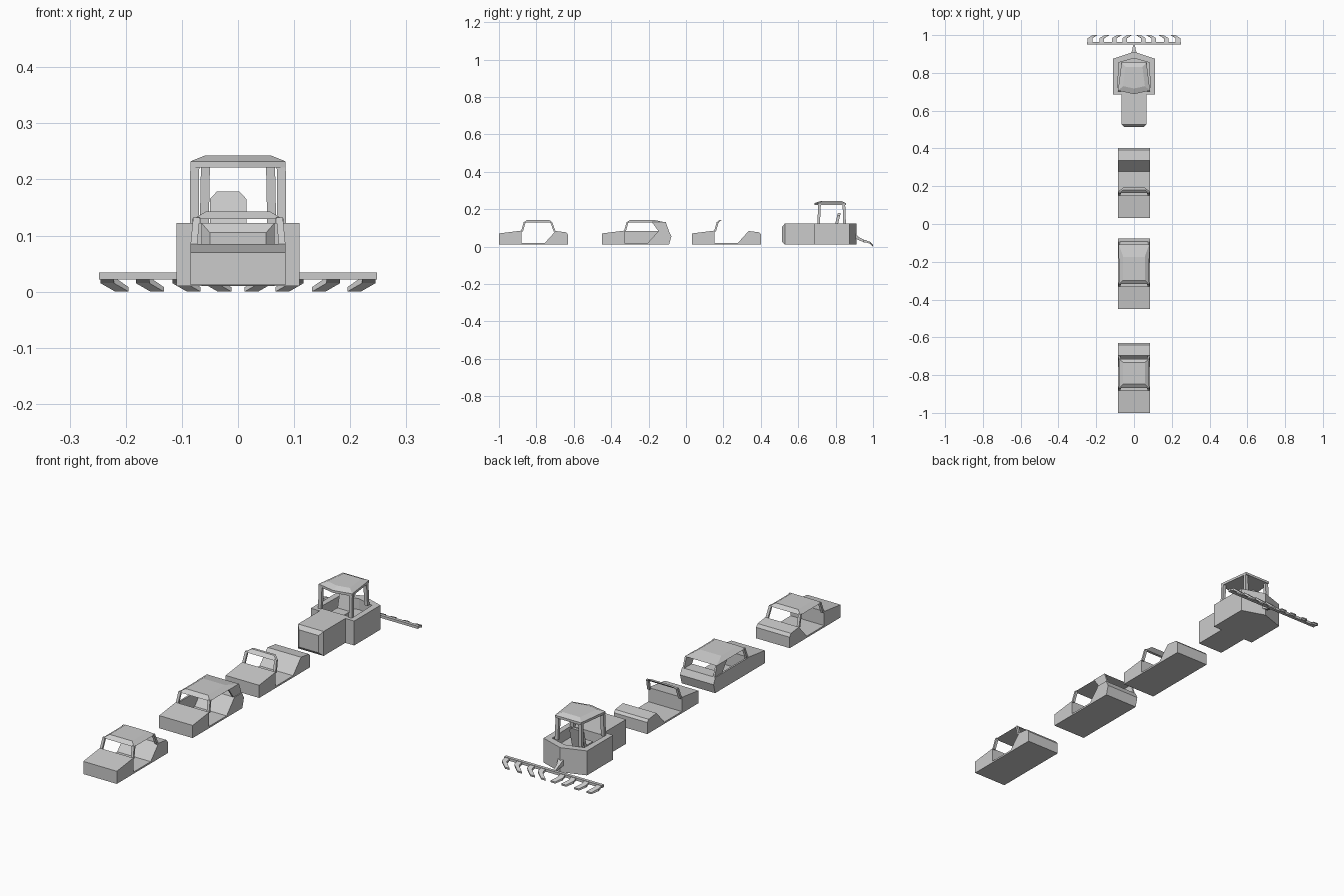
import bpy, bmesh
from mathutils import Vector

if "Cube" in bpy.data.objects:
    bpy.data.objects.remove(bpy.data.objects["Cube"])


def loft(name, loops):
    """Closed solid through a series of loops with equal point counts."""
    bm = bmesh.new()
    rings = [[bm.verts.new(p) for p in lp] for lp in loops]
    n = len(rings[0])
    for a, b in zip(rings, rings[1:]):
        for i in range(n):
            j = (i + 1) % n
            bm.faces.new((a[i], a[j], b[j], b[i]))
    bm.faces.new(rings[0][::-1])
    bm.faces.new(rings[-1])
    bmesh.ops.recalc_face_normals(bm, faces=bm.faces)
    me = bpy.data.meshes.new(name)
    bm.to_mesh(me)
    bm.free()
    ob = bpy.data.objects.new(name, me)
    bpy.context.collection.objects.link(ob)
    return ob


def side_prism(name, y0, pts, x0, x1):
    return loft(name, [[(x, y0 + y, z) for y, z in pts] for x in (x0, x1)])


def rect(hw, y0, y1, z, cx=0):
    return [(cx - hw, y0, z), (cx + hw, y0, z), (cx + hw, y1, z), (cx - hw, y1, z)]


def posts(name, y0, low, high, wx=.006, wy=.005):
    """Mirrored pair of pillars from low to high (x, y, z)."""
    for s in (-1, 1):
        loft(name, [[(s * x + dx * wx, y0 + y + dy * wy, z)
                     for dx, dy in ((-1, -1), (1, -1), (1, 1), (-1, 1))]
                    for x, y, z in (low, high)])


HW = .085
FRONT = [(.246, .02), (.12, .02), (.12, .085), (0, .07)]


def windshield(y0):
    posts("windshield_pillar", y0, (.079, .123, .08), (.074, .138, .132))


def roof(name, y0, lo0, lo1, hi0, hi1):
    loft(name, [rect(.08, y0 + lo0, y0 + lo1, .129),
                rect(.057, y0 + hi0, y0 + hi1, .143)])


# sedan
y = -1.0
side_prism("sedan_body", y, [(0, .012), (.37, .012), (.37, .062), (.36, .076),
                             (.303, .083)] + FRONT, -HW, HW)
windshield(y)
roof("sedan_roof", y, .132, .285, .152, .268)
posts("sedan_rear_pillar", y, (.079, .298, .08), (.074, .279, .132))

# wagon
y = -.45
side_prism("wagon_body", y, [(0, .012), (.36, .012), (.372, .055), (.358, .083),
                             (.303, .083)] + FRONT, -HW, HW)
windshield(y)
roof("wagon_roof", y, .132, .342, .152, .275)
for s in (-1, 1):
    side_prism("wagon_quarter_panel", y, [(.303, .082), (.359, .082), (.342, .13), (.268, .13)],
               s * .073, s * .081)
side_prism("wagon_left_door", y, [(.12, .012), (.25, .012), (.303, .083), (.12, .083)],
           -HW, -.077)

# convertible
y = .032
side_prism("convertible_body", y, [(0, .012), (.37, .012), (.37, .065), (.36, .076),
                                   (.303, .083)] + FRONT, -HW, HW)
windshield(y)
roof("windshield_header", y, .131, .143, .148, .16)

# tractor engine with bevelled grille
def engine_loop(y, hw, z0, z1):
    return [(-hw, y, z0), (hw, y, z0), (hw, y, z1), (-hw, y, z1)]
loft("tractor_engine", [engine_loop(.513, .05, .026, .105),
                        engine_loop(.528, .065, .01, .122),
                        engine_loop(.69, .065, .01, .122)])

# tractor rear body with sunken cab floor
plan = [(-.11, .685), (.11, .685), (.11, .875), (0, .912), (-.11, .875)]
body = loft("tractor_body", [[(a, b, z) for a, b in plan] for z in (.01, .122)])
bm = bmesh.new()
bm.from_mesh(body.data)
top = max(bm.faces, key=lambda f: f.calc_center_median().z)
bmesh.ops.inset_region(bm, faces=[top], thickness=.035)
wall = bmesh.ops.extrude_discrete_faces(bm, faces=[top])["faces"][0]
bmesh.ops.translate(bm, verts=wall.verts, vec=Vector((0, 0, -.05)))
bm.to_mesh(body.data)
bm.free()

# tractor cab
posts("cab_front_pillar", 0, (.078, .709, .12), (.077, .714, .225), .008, .007)
posts("cab_rear_pillar", 0, (.06, .848, .12), (.058, .844, .225), .008, .007)
cab = [(-.085, .706), (0, .688), (.085, .706), (.066, .856), (-.066, .856)]
loft("cab_roof", [[(a * k, .78 + (b - .78) * k, z) for a, b in cab]
                  for k, z in ((1, .221), (1, .232), (.68, .243))])

# driver seat
seat = [(-.05, .07), (.015, .07), (.015, .165), (.003, .178), (-.038, .178), (-.05, .165)]
loft("seat_back", [[(a, b + (c - .07) * .25, c) for a, c in seat] for b in (.785, .8)])
loft("seat_cushion", [rect(.0325, .745, .79, z, -.0175) for z in (.07, .1)])

# rear hitch and rake
def arm(y, hw, z0, z1):
    return [(-hw, y, z0), (hw, y, z0), (hw, y, z1), (-hw, y, z1)]
loft("hitch_arm", [arm(.9, .016, .045, .075), arm(.928, .007, .032, .048),
                   arm(.955, .006, .023, .035)])
loft("rake_bar", [rect(.248, .949, .964, z) for z in (.022, .034)])
for s in (-1, 1):
    for x in (.05, .105, .17, .233):
        path = [(x, .96, .023, .033), (x, .983, .015, .026), (x - .026, .999, 0, .008)]
        loft("rake_tooth", [[(s * (a - .012), b, lo), (s * (a + .012), b, lo),
                             (s * (a + .012), b + .001, hi), (s * (a - .012), b + .001, hi)]
                            for a, b, lo, hi in path])
